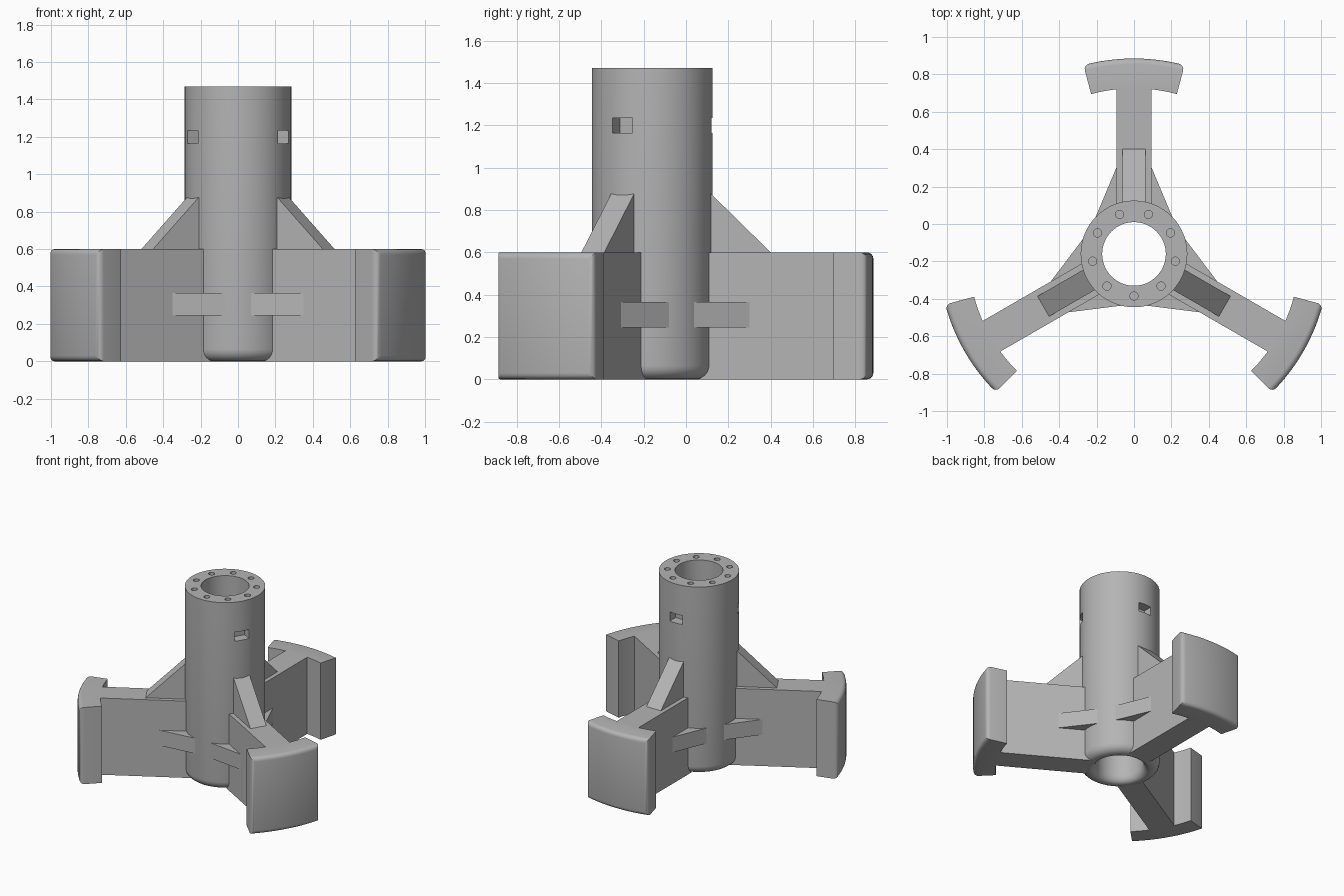
import bpy, bmesh
from math import sin, cos, radians, pi, hypot, atan2
from mathutils import Matrix, Vector

if "Cube" in bpy.data.objects:
    bpy.data.objects.remove(bpy.data.objects["Cube"])

HUB = Vector((0, -0.16, 0))
ARM_ANGLES = {"back": 90, "left": -30, "right": 210}
R_HUB, R_BORE, HEIGHT = 0.285, 0.17, 1.47
ARM_HALF, ARM_TOP = 0.095, 0.6

grey = bpy.data.materials.new("plain_grey")
grey.use_nodes = True
colour = (0.46, 0.46, 0.46, 1)
grey.diffuse_color = colour
grey.node_tree.nodes["Principled BSDF"].inputs["Base Color"].default_value = colour


def finish(bm, name, turn=0, smooth=True):
    """Turn the mesh about the hub axis and make it an object."""
    bmesh.ops.recalc_face_normals(bm, faces=bm.faces)
    bm.transform(Matrix.Translation(HUB) @ Matrix.Rotation(radians(turn), 4, 'Z'))
    mesh = bpy.data.meshes.new(name)
    bm.to_mesh(mesh)
    bm.free()
    mesh.materials.append(grey)
    obj = bpy.data.objects.new(name, mesh)
    bpy.context.collection.objects.link(obj)
    if smooth:
        shade(obj)
    return obj


def shade(obj):
    bpy.ops.object.select_all(action='DESELECT')
    obj.select_set(True)
    bpy.context.view_layer.objects.active = obj
    bpy.ops.object.shade_smooth_by_angle(angle=radians(30))


def prism(bm, points, offset):
    """Extrude a closed outline of 3D points along offset."""
    face = bm.faces.new([bm.verts.new(p) for p in points])
    new = bmesh.ops.extrude_face_region(bm, geom=[face])["geom"]
    bmesh.ops.translate(bm, vec=offset,
                        verts=[v for v in new if isinstance(v, bmesh.types.BMVert)])


def polar(r, degrees):
    return (r * cos(radians(degrees)), r * sin(radians(degrees)))


# Hub: lathed tube with a rounded foot and a flared mouth
steps = [i / 6 * pi / 2 for i in range(7)]
outer = [(R_HUB - 0.065 * (1 - sin(a)), 0.065 * (1 - cos(a))) for a in steps]
inner = [(R_BORE + 0.045 * (1 - cos(a)), 0.06 * (1 - sin(a))) for a in steps]
profile = outer + [(R_HUB, HEIGHT), (R_BORE, HEIGHT)] + inner
bm = bmesh.new()
ring = [bm.verts.new((r, 0, z)) for r, z in profile]
edges = [bm.edges.new((ring[i], ring[(i + 1) % len(ring)])) for i in range(len(ring))]
bmesh.ops.spin(bm, geom=ring + edges, cent=(0, 0, 0), axis=(0, 0, 1),
               angle=2 * pi, steps=96, use_merge=True)
bmesh.ops.remove_doubles(bm, verts=bm.verts, dist=0.0001)
hub = finish(bm, "hub", smooth=False)

# Cutter for the bolt holes in the rim and the nut slots in the wall
bm = bmesh.new()
for i in range(9):
    x, y = polar(0.225, -90 + 40 * i)
    bmesh.ops.create_cone(bm, cap_ends=True, segments=20, radius1=0.022, radius2=0.022,
                          depth=0.4, matrix=Matrix.Translation((x, y, HEIGHT)))
for angle in ARM_ANGLES.values():
    place = (Matrix.Rotation(radians(angle), 4, 'Z') @ Matrix.Translation((0.27, 0, 1.2))
             @ Matrix.Diagonal((0.12, 0.11, 0.07, 1)))
    bmesh.ops.create_cube(bm, size=1, matrix=place)
cutter = finish(bm, "hole_cutter", smooth=False)
cutter.hide_render = True
cut = hub.modifiers.new("holes", 'BOOLEAN')
cut.operation = 'DIFFERENCE'
cut.solver = 'EXACT'
cut.object = cutter
bpy.context.view_layer.objects.active = hub
hub.select_set(True)
bpy.ops.object.modifier_apply(modifier=cut.name)
bpy.data.objects.remove(cutter)
shade(hub)

for side, angle in ARM_ANGLES.items():
    # Arm with a curved T-shaped head, rounded round its outer face
    r_in, r_out, spread = 0.885, 1.045, 15
    neck = atan2(ARM_HALF, r_in) * 180 / pi
    half = [(0.225, ARM_HALF)]
    half += [polar(r_in, neck + (spread - neck) * i / 4) for i in range(5)]
    half += [polar(r_out, spread * (8 - i) / 8) for i in range(8)]
    outline = half + [(r_out, 0)] + [(x, -y) for x, y in reversed(half)]
    bm = bmesh.new()
    prism(bm, [(x, y, 0) for x, y in outline], (0, 0, ARM_TOP))
    rim = []
    for e in bm.edges:
        a, b = e.verts
        if min(hypot(a.co.x, a.co.y), hypot(b.co.x, b.co.y)) > r_out - 0.01:
            upright = abs(a.co.z - b.co.z) > 0.1
            if not upright or abs(atan2(a.co.y, a.co.x)) > radians(spread - 0.5):
                rim.append(e)
    bmesh.ops.bevel(bm, geom=rim, offset=0.03, segments=4, profile=0.5, affect='EDGES')
    finish(bm, side + "_arm", angle)

    # Sloping rib on top of the arm
    bm = bmesh.new()
    slope = [(0.22, 0.58), (0.58, 0.58), (0.56, ARM_TOP), (0.275, 0.88), (0.22, 0.88)]
    prism(bm, [(x, -0.0625, z) for x, z in slope], (0, 0.125, 0))
    finish(bm, side + "_rib", angle, smooth=False)

    # Pair of webs bracing the hub to the neighbouring arms
    for s, tag in ((1, "a"), (-1, "b")):
        bm = bmesh.new()
        web = [(0.268, 0), (0.312, 0.351), (0.2, 0.3), (0.2, 0)]
        prism(bm, [(d, s * t, 0.245) for d, t in web], (0, 0, 0.12))
        finish(bm, side + "_web_" + tag, angle + 60, smooth=False)
